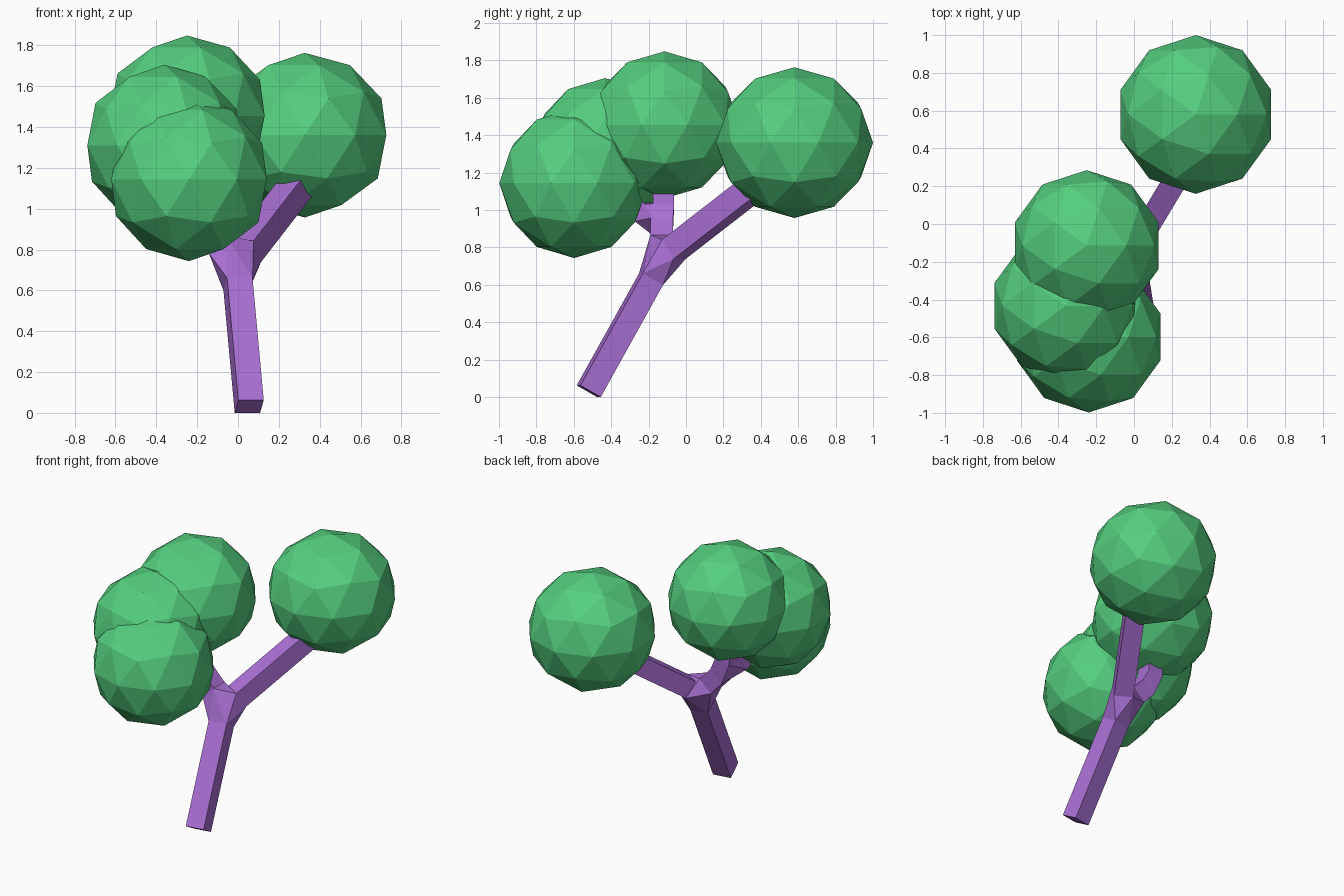
import bpy, bmesh
from mathutils import Vector

if "Cube" in bpy.data.objects:
    bpy.data.objects.remove(bpy.data.objects["Cube"])


def material(name, color):
    m = bpy.data.materials.new(name)
    m.diffuse_color = color
    m.use_nodes = True
    m.node_tree.nodes["Principled BSDF"].inputs["Base Color"].default_value = m.diffuse_color
    return m


leaf_mat = material("leaf_green", (0.09, 0.62, 0.21, 1))
wood_mat = material("wood_purple", (0.40, 0.16, 0.66, 1))

# Foliage: slightly squashed low-poly balls (centre, xy radius, z radius)
for name, c, r, rz in [
    ("foliage_back", (0.327, 0.58, 1.36), 0.42, 0.403),
    ("foliage_top", (-0.25, -0.115, 1.455), 0.40, 0.393),
    ("foliage_left", (-0.362, -0.433, 1.31), 0.395, 0.395),
    ("foliage_front", (-0.24, -0.598, 1.143), 0.40, 0.40),
]:
    bpy.ops.mesh.primitive_ico_sphere_add(subdivisions=2, radius=1, location=c)
    ball = bpy.context.object
    ball.name = name
    ball.scale = (r, r, rz)
    ball.data.materials.append(leaf_mat)

# Trunk and branches: square limbs joined by hulled forks, one welded mesh
bm = bmesh.new()


def ring(center, direction, half):
    d = Vector(direction).normalized()
    u = d.cross(Vector((0, 0, 1))).normalized() * half
    v = u.cross(d).normalized() * half
    c = Vector(center)
    return [bm.verts.new(c + a * u + b * v)
            for a, b in ((-1, -1), (1, -1), (1, 1), (-1, 1))]


def limb(start, end, half, cap_start=False, cap_end=False):
    d = Vector(end) - Vector(start)
    a, b = ring(start, d, half), ring(end, d, half)
    for i in range(4):
        j = (i + 1) % 4
        bm.faces.new((a[i], a[j], b[j], b[i]))
    if cap_start:
        bm.faces.new(a[::-1])
    if cap_end:
        bm.faces.new(b)
    return a, b


def fork(*rings):
    # Convex skin around the limb ends, leaving the limb openings free
    tmp = bmesh.new()
    pts = [v for r in rings for v in r]
    copies = {tmp.verts.new(v.co): v for v in pts}
    owner = {v: k for k, r in enumerate(rings) for v in r}
    bmesh.ops.convex_hull(tmp, input=list(tmp.verts))
    for f in tmp.faces:
        vs = [copies[v] for v in f.verts]
        if len({owner[v] for v in vs}) > 1:
            bm.faces.new(vs)
    tmp.free()


_, trunk_top = limb((0.055, -0.52, 0.031), (0.0, -0.187, 0.63), 0.063, cap_start=True)
back_start, _ = limb((0.04, -0.065, 0.79), (0.35, 0.45, 1.19), 0.063, cap_end=True)
side_start, side_end = limb((-0.10, -0.13, 0.825), (-0.185, -0.13, 0.915), 0.06)
top_start, _ = limb((-0.235, -0.12, 1.03), (-0.25, -0.12, 1.25), 0.057, cap_end=True)
left_start, _ = limb((-0.25, -0.225, 0.985), (-0.32, -0.40, 1.11), 0.055, cap_end=True)
fork(trunk_top, back_start, side_start)
fork(side_end, top_start, left_start)

bmesh.ops.recalc_face_normals(bm, faces=list(bm.faces))
mesh = bpy.data.meshes.new("trunk_and_branches")
bm.to_mesh(mesh)
bm.free()
trunk = bpy.data.objects.new("trunk_and_branches", mesh)
bpy.context.collection.objects.link(trunk)
mesh.materials.append(wood_mat)
